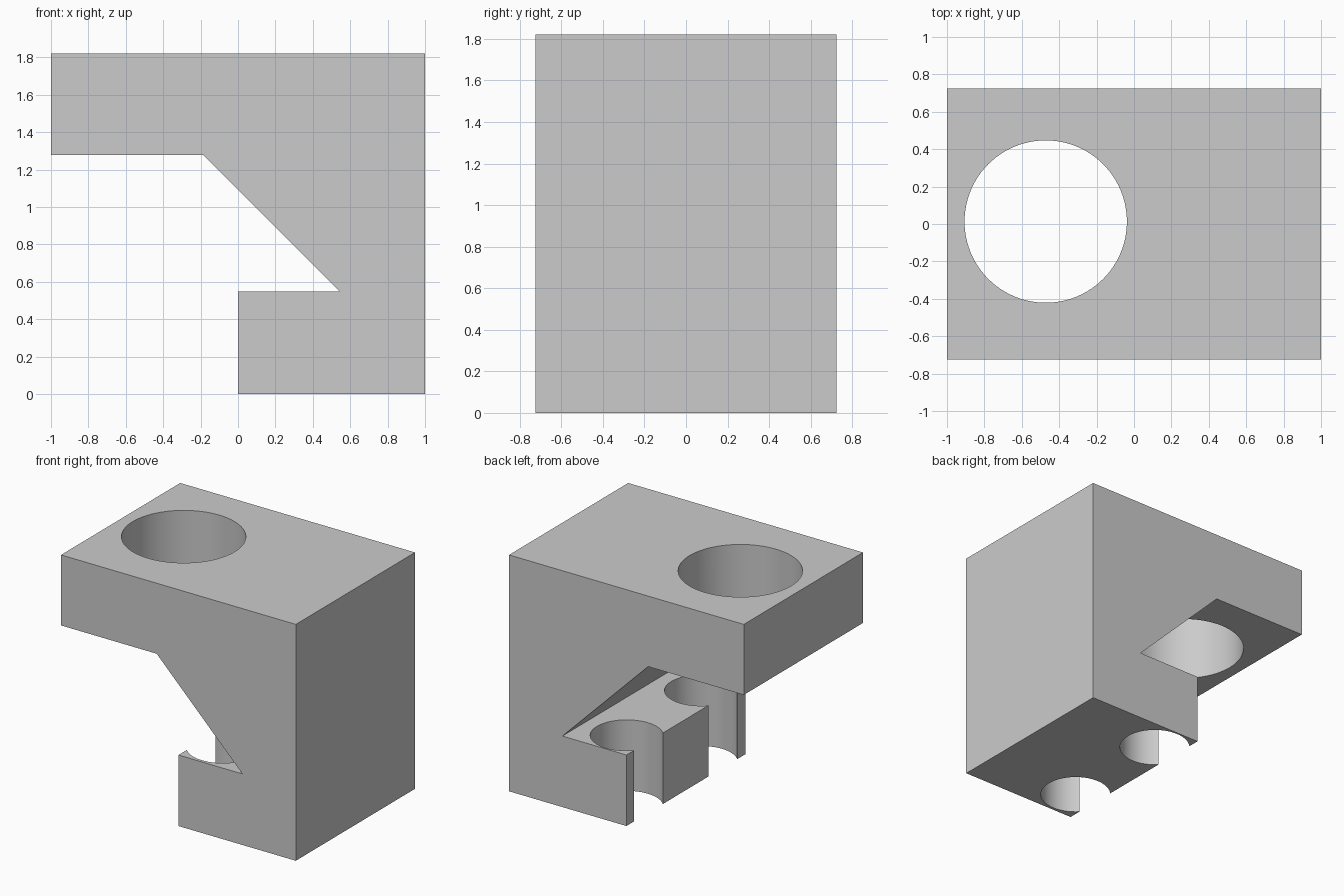
import bpy
import bmesh

cube = bpy.data.objects.get("Cube")
if cube:
    bpy.data.objects.remove(cube, do_unlink=True)

HALF_DEPTH = 0.725

grey = bpy.data.materials.new("plain grey")
grey.use_nodes = True
colour = (0.6, 0.6, 0.6, 1)
grey.diffuse_color = colour
grey.node_tree.nodes["Principled BSDF"].inputs["Base Color"].default_value = colour


def add_object(name, bm):
    bmesh.ops.recalc_face_normals(bm, faces=bm.faces)
    mesh = bpy.data.meshes.new(name)
    bm.to_mesh(mesh)
    bm.free()
    mesh.materials.append(grey)
    obj = bpy.data.objects.new(name, mesh)
    bpy.context.collection.objects.link(obj)
    return obj


def drill(target, name, x, y, radius, bottom, top):
    """Cut a vertical round hole through the target."""
    bm = bmesh.new()
    bmesh.ops.create_cone(bm, cap_ends=True, segments=96, radius1=radius,
                          radius2=radius, depth=top - bottom)
    bmesh.ops.translate(bm, verts=bm.verts, vec=(x, y, (top + bottom) / 2))
    cutter = add_object(name, bm)
    cutter.hide_render = True
    cutter.hide_set(True)
    cut = target.modifiers.new(name, 'BOOLEAN')
    cut.operation = 'DIFFERENCE'
    cut.solver = 'EXACT'
    cut.object = cutter
    bpy.context.view_layer.objects.active = target
    target.select_set(True)
    bpy.ops.object.modifier_apply(modifier=name)
    bpy.data.objects.remove(cutter, do_unlink=True)


# Bracket body: side profile pushed through the full depth
profile = [(0, 0), (1, 0), (1, 1.82), (-1, 1.82), (-1, 1.277),
           (-0.185, 1.277), (0.545, 0.547), (0, 0.547)]
bm = bmesh.new()
face = bm.faces.new([bm.verts.new((x, -HALF_DEPTH, z)) for x, z in profile])
side = bmesh.ops.extrude_face_region(bm, geom=[face])
moved = [v for v in side["geom"] if isinstance(v, bmesh.types.BMVert)]
bmesh.ops.translate(bm, verts=moved, vec=(0, 2 * HALF_DEPTH, 0))
bracket = add_object("bracket_body", bm)

# Large hole through the upper arm
drill(bracket, "arm_hole", -0.472, 0.013, 0.434, 0.8, 2.2)

# Two open sockets in the foot, stopping inside the gap above it
for name, y in (("back_socket", 0.457), ("front_socket", -0.447)):
    drill(bracket, name, 0.185, y, 0.255, -0.3, 0.5475)

# Smooth hole walls, crisp edges
bpy.context.view_layer.objects.active = bracket
bracket.select_set(True)
bpy.ops.object.shade_smooth_by_angle(angle=0.5)
